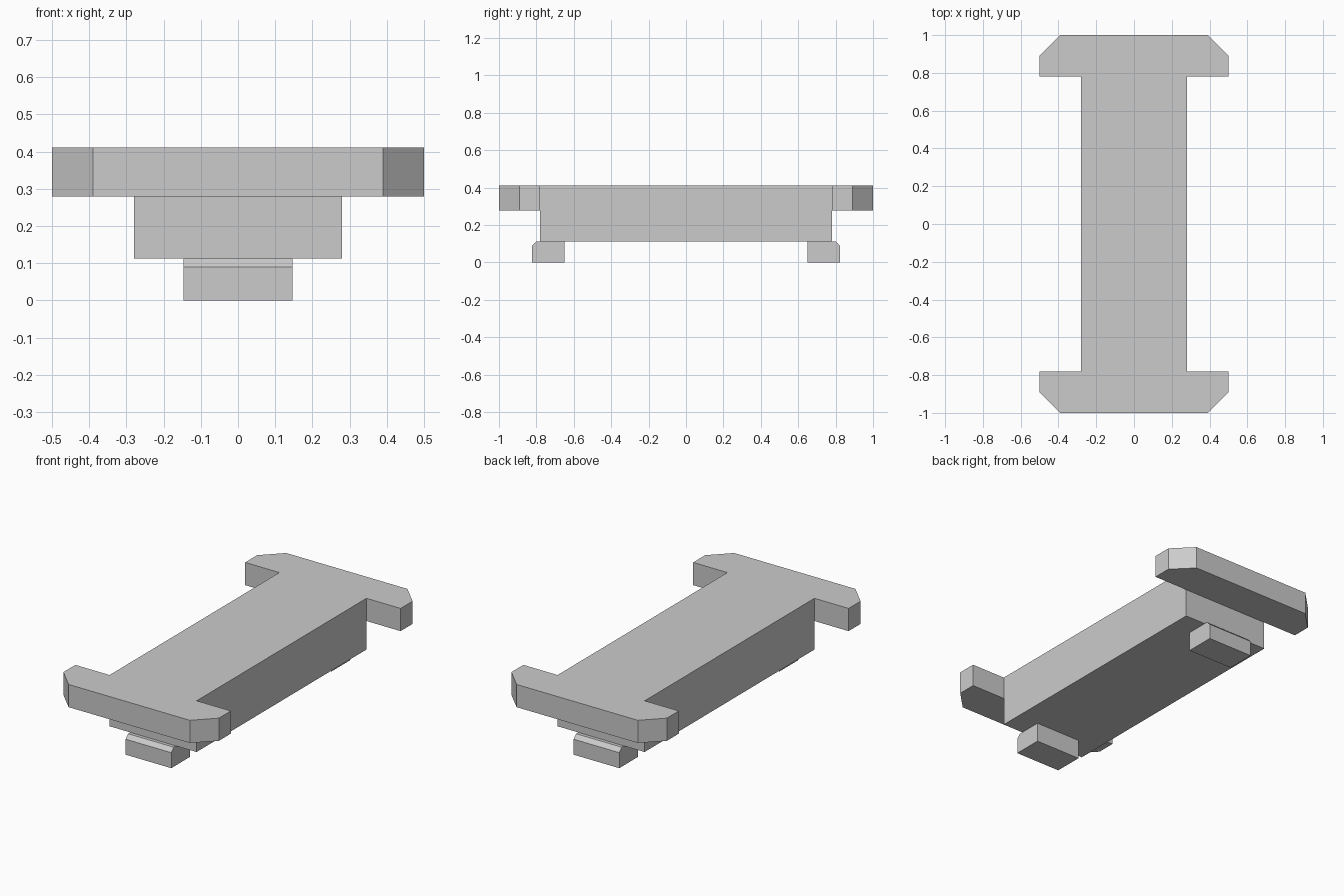
import bpy
import bmesh
from mathutils import Vector

cube = bpy.data.objects.get("Cube")
if cube:
    bpy.data.objects.remove(cube, do_unlink=True)

grey = bpy.data.materials.new("plain_grey")
grey.use_nodes = True
colour = (0.6, 0.6, 0.6, 1)
grey.diffuse_color = colour
grey.node_tree.nodes["Principled BSDF"].inputs["Base Color"].default_value = colour

BEAM_X, BEAM_Y = 0.28, 0.78
CAP_X, CAP_Y, CHAMFER = 0.5, 1.0, 0.11
FOOT_TOP, DECK_LOW, DECK_TOP = 0.113, 0.279, 0.411


def prism(bm, outline, direction):
    """Extrude a flat outline into a closed solid."""
    face = bm.faces.new([bm.verts.new(p) for p in outline])
    made = bmesh.ops.extrude_face_region(bm, geom=[face], use_keep_orig=True)
    verts = [v for v in made["geom"] if isinstance(v, bmesh.types.BMVert)]
    bmesh.ops.translate(bm, verts=verts, vec=Vector(direction))


def finish(name, bm):
    bmesh.ops.recalc_face_normals(bm, faces=bm.faces)
    mesh = bpy.data.meshes.new(name)
    bm.to_mesh(mesh)
    bm.free()
    mesh.materials.append(grey)
    obj = bpy.data.objects.new(name, mesh)
    bpy.context.collection.objects.link(obj)


# Deck: an I-shaped slab with chamfered outer corners
quarter = [(BEAM_X, BEAM_Y), (CAP_X, BEAM_Y),
           (CAP_X, CAP_Y - CHAMFER), (CAP_X - CHAMFER, CAP_Y)]
half = quarter + [(-x, y) for x, y in reversed(quarter)]
outline = half + [(-x, -y) for x, y in half]
bm = bmesh.new()
prism(bm, [(x, y, DECK_LOW) for x, y in outline], (0, 0, DECK_TOP - DECK_LOW))
finish("deck", bm)

# Beam: the deep middle block under the deck
bm = bmesh.new()
corners = [(1, 1), (-1, 1), (-1, -1), (1, -1)]
prism(bm, [(sx * BEAM_X, sy * BEAM_Y, FOOT_TOP) for sx, sy in corners],
      (0, 0, DECK_LOW - FOOT_TOP))
finish("beam", bm)

# Feet: small blocks with a bevelled outer top edge
FOOT_X, FOOT_IN, FOOT_OUT, BEVEL = 0.147, 0.65, 0.823, 0.023
profile = [(FOOT_IN, 0), (FOOT_OUT, 0), (FOOT_OUT, FOOT_TOP - BEVEL),
           (FOOT_OUT - BEVEL, FOOT_TOP), (FOOT_IN, FOOT_TOP)]
for name, side in (("front_foot", -1), ("back_foot", 1)):
    bm = bmesh.new()
    prism(bm, [(-FOOT_X, side * y, z) for y, z in profile], (2 * FOOT_X, 0, 0))
    finish(name, bm)
